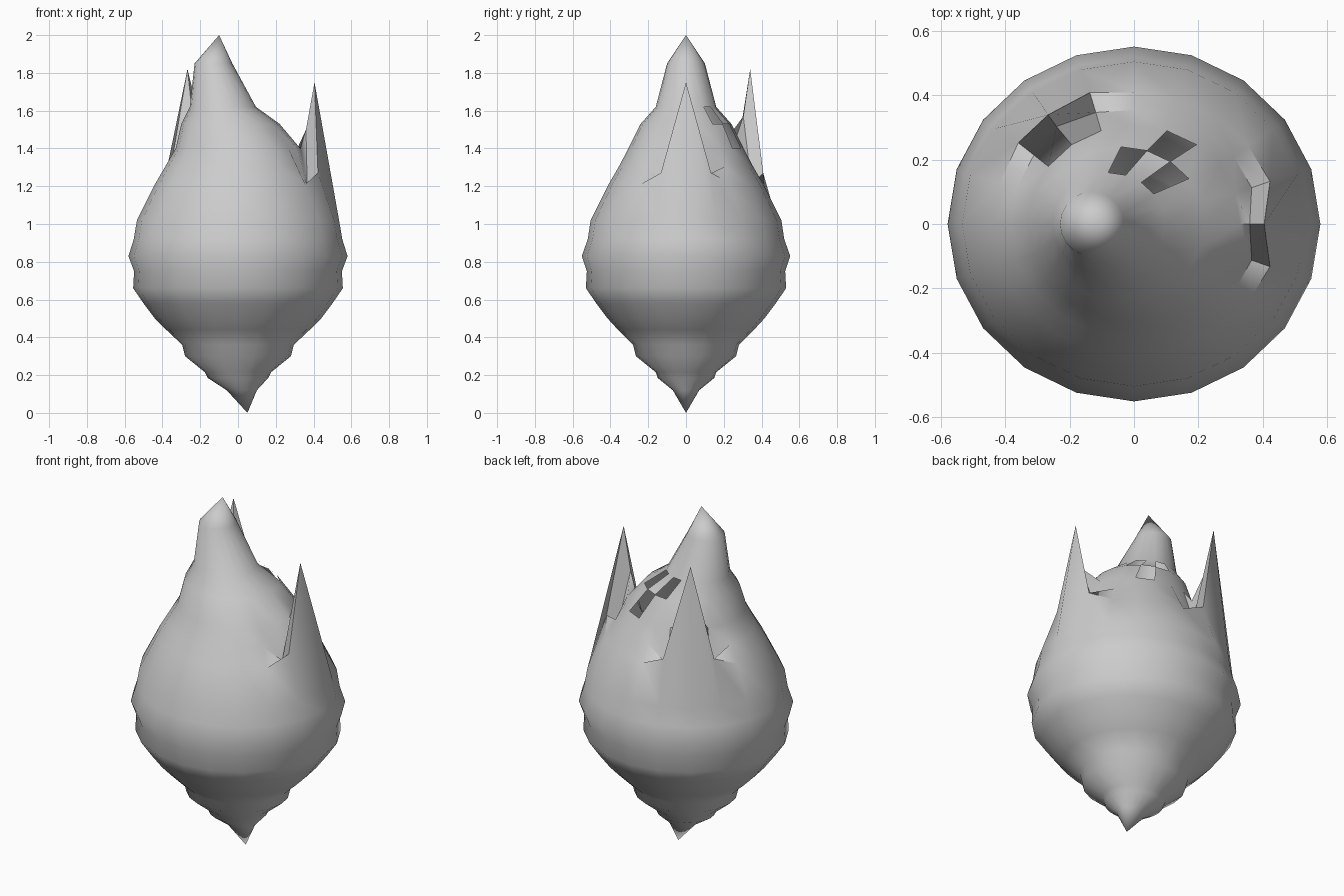
import bpy, bmesh, math

if "Cube" in bpy.data.objects:
    bpy.data.objects.remove(bpy.data.objects["Cube"])

SIDES = 20

# Rings of the bud, top to bottom: centre x, radius x, radius y, height
RINGS = [
    (-0.13, 0.10, 0.10, 1.85),
    (-0.08, 0.175, 0.16, 1.62),
    (-0.04, 0.26, 0.24, 1.53),
    (0.0, 0.33, 0.305, 1.40),
    (0.0, 0.385, 0.355, 1.305),   # 4: inner foot of the petals
    (0.0, 0.44, 0.41, 1.21),      # 5: petal rim
    (0.0, 0.535, 0.505, 1.02),
    (0.0, 0.552, 0.52, 0.92),
    (0.0, 0.58, 0.552, 0.83),
    (0.0, 0.55, 0.525, 0.75),
    (0.0, 0.555, 0.53, 0.66),
    (0.0, 0.50, 0.475, 0.58),
    (0.0, 0.44, 0.415, 0.50),
    (0.0, 0.38, 0.36, 0.44),
    (0.0, 0.295, 0.28, 0.36),
    (0.0, 0.28, 0.265, 0.30),
    (0.0, 0.175, 0.16, 0.215),
    (0.0, 0.16, 0.15, 0.185),
    (0.02, 0.08, 0.07, 0.12),
]
FOOT, RIM = 4, 5


def place(col, cx, rx, ry, z):
    a = 2 * math.pi * col / SIDES
    return (cx + rx * math.cos(a), ry * math.sin(a), z)


bm = bmesh.new()
rows = [[bm.verts.new(place(c, *ring)) for c in range(SIDES)] for ring in RINGS]
top = bm.verts.new((-0.10, 0, 2.0))
bottom = bm.verts.new((0.05, 0, 0.0))

# Two pointed petals pulled up from the rim
for col, tip_z, tip_rx, tip_ry in ((0, 1.75, 0.405, 0.40), (7, 1.82, 0.455, 0.42)):
    rows[RIM][col].co = place(col, 0, tip_rx, tip_ry, tip_z)
    rows[FOOT][col].co = place(col, 0, tip_rx - 0.045, tip_ry - 0.045, tip_z - 0.25)
    for side in (-1, 1):
        n = (col + side) % SIDES
        rows[RIM][n].co = place(n, 0, 0.445, 0.43, 1.27)
        rows[FOOT][n].co = place(n, 0, 0.385, 0.365, 1.21)

# Skin, leaving three small openings near the top
openings = {(1, 2), (1, 4), (2, 3)}
for r in range(len(rows) - 1):
    for c in range(SIDES):
        if (r, c) in openings:
            continue
        d = (c + 1) % SIDES
        bm.faces.new((rows[r][c], rows[r + 1][c], rows[r + 1][d], rows[r][d]))
for c in range(SIDES):
    d = (c + 1) % SIDES
    bm.faces.new((top, rows[0][c], rows[0][d]))
    bm.faces.new((bottom, rows[-1][d], rows[-1][c]))

mesh = bpy.data.meshes.new("bud_shell")
bm.to_mesh(mesh)
bm.free()
bud = bpy.data.objects.new("bud_shell", mesh)
bpy.context.collection.objects.link(bud)
bpy.context.view_layer.objects.active = bud
bud.select_set(True)
bpy.ops.object.shade_smooth_by_angle(angle=math.radians(50))
